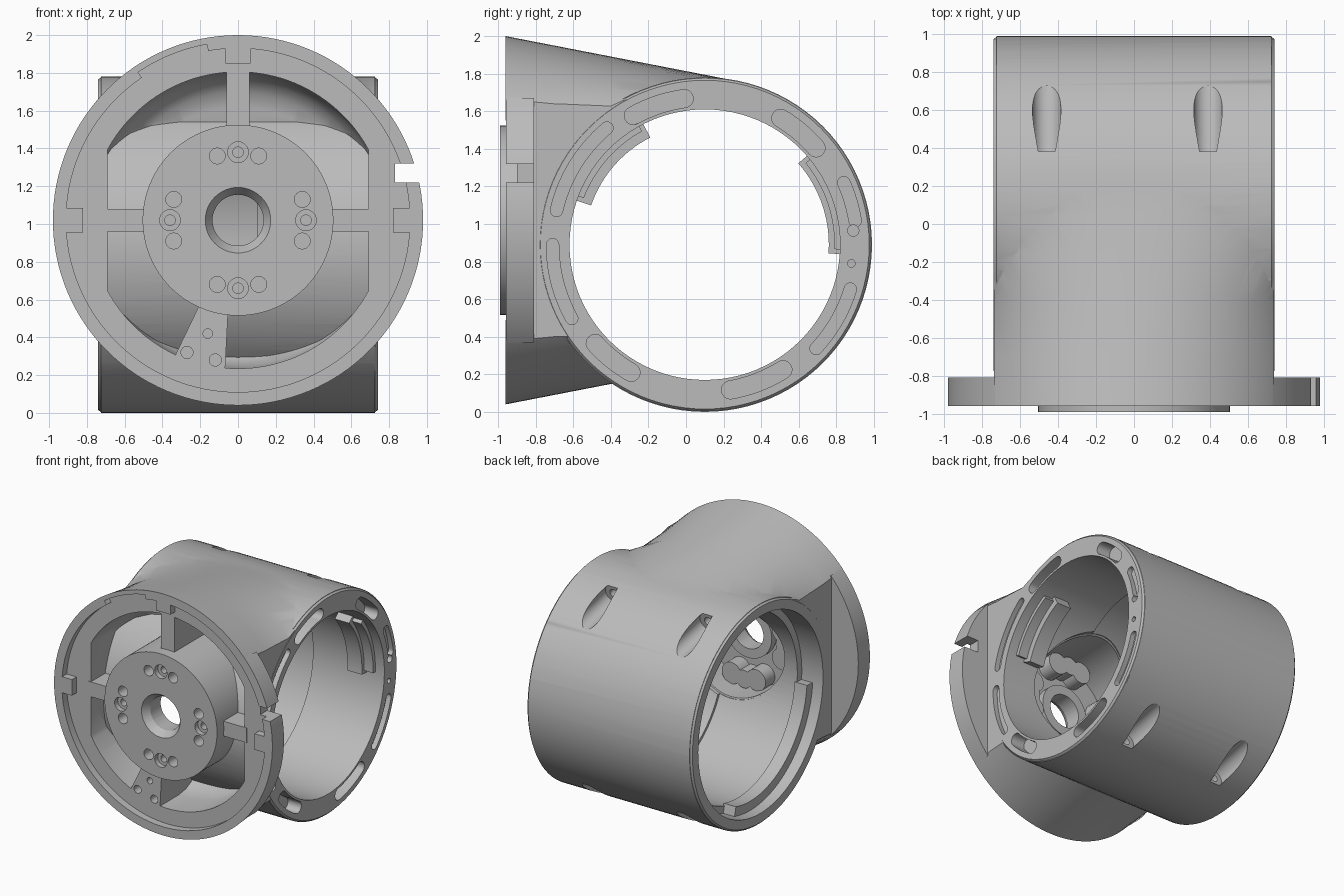
import bpy, bmesh
from math import sin, cos, pi, radians
from mathutils import Vector, Matrix

old = bpy.data.objects.get("Cube")
if old:
    bpy.data.objects.remove(old)

metal = bpy.data.materials.new("cast_grey")
metal.use_nodes = True
GREY = (0.5, 0.5, 0.5, 1)
metal.diffuse_color = GREY
metal.node_tree.nodes["Principled BSDF"].inputs["Base Color"].default_value = GREY

BY, BZ, BR = 0.1, 0.89, 0.89      # barrel axis and radius
FZ, FR = 1.02, 0.98               # front flange centre height and radius
BORE = 0.72


def finish(name, bm):
    bmesh.ops.recalc_face_normals(bm, faces=bm.faces)
    mesh = bpy.data.meshes.new(name)
    bm.to_mesh(mesh)
    bm.free()
    mesh.materials.append(metal)
    ob = bpy.data.objects.new(name, mesh)
    bpy.context.collection.objects.link(ob)
    return ob


def rod(p, q, r0, r1=None, seg=32, name="tool"):
    p, q = Vector(p), Vector(q)
    d = q - p
    m = Matrix.Translation((p + q) / 2) @ d.to_track_quat('Z', 'Y').to_matrix().to_4x4()
    bm = bmesh.new()
    bmesh.ops.create_cone(bm, cap_ends=True, segments=seg, radius1=r0,
                          radius2=r0 if r1 is None else r1, depth=d.length, matrix=m)
    return finish(name, bm)


def x_rod(x0, x1, r, r1=None, name="tool"):
    return rod((x0, BY, BZ), (x1, BY, BZ), r, r1, 96, name)


def y_rod(y0, y1, r, r1=None, x=0, z=FZ, seg=32, name="tool"):
    return rod((x, y0, z), (x, y1, z), r, r1, seg, name)


def box(x0, x1, y0, y1, z0, z1):
    bm = bmesh.new()
    bmesh.ops.create_cube(bm, size=1)
    for v in bm.verts:
        v.co = (x1 if v.co.x > 0 else x0, y1 if v.co.y > 0 else y0, z1 if v.co.z > 0 else z0)
    return finish("tool", bm)


def skin(rings):
    bm = bmesh.new()
    rows = [[bm.verts.new(p) for p in ring] for ring in rings]
    n = len(rows[0])
    for a, b in zip(rows, rows[1:]):
        for i in range(n):
            bm.faces.new((a[i], a[(i + 1) % n], b[(i + 1) % n], b[i]))
    bm.faces.new(rows[0])
    bm.faces.new(rows[-1])
    return finish("tool", bm)


def oval(y, half_width, half_height, n=128):
    return [(half_width * cos(2 * pi * i / n), y, FZ + half_height * sin(2 * pi * i / n))
            for i in range(n)]


def prism(pts, lo, hi, axis):
    if axis == 'X':
        return skin([[(t, u, v) for u, v in pts] for t in (lo, hi)])
    return skin([[(u, t, v) for u, v in pts] for t in (lo, hi)])


def arc(cu, cv, r, a0, a1, n=20):
    return [(cu + r * cos(radians(a0 + (a1 - a0) * i / n)),
             cv + r * sin(radians(a0 + (a1 - a0) * i / n))) for i in range(n + 1)]


def sector(cu, cv, r0, r1, a0, a1):
    return arc(cu, cv, r1, a0, a1) + arc(cu, cv, r0, a1, a0)


def curved_slot(r, w, a0, a1):
    def cap(a, s):
        return arc(BY + r * cos(radians(a)), BZ + r * sin(radians(a)), w, s, s + 180, 10)[1:-1]
    return (arc(BY, BZ, r + w, a0, a1) + cap(a1, a1)
            + arc(BY, BZ, r - w, a1, a0) + cap(a0, a0 + 180))


def combine(target, op, *tools):
    bpy.context.view_layer.objects.active = target
    for tool in tools:
        mod = target.modifiers.new("combine", 'BOOLEAN')
        mod.operation, mod.solver, mod.object = op, 'EXACT', tool
        bpy.ops.object.modifier_apply(modifier=mod.name)
        bpy.data.objects.remove(tool)
    return target


def cut(target, *tools):
    return combine(target, 'DIFFERENCE', *tools)


def join(target, *tools):
    return combine(target, 'UNION', *tools)


# Barrel with chamfered ends
housing = x_rod(-0.725, 0.725, BR, name="housing")
join(housing, x_rod(0.72, 0.74, BR, BR - 0.015), x_rod(-0.72, -0.74, BR, BR - 0.015))

# Neck that blends from the round flange into the barrel top
neck = skin([oval(y, half_width, FR - 0.194 * (y + 0.96)) for y, half_width in (
    (-0.96, 0.98), (-0.7, 0.99), (-0.4, 1.03), (-0.15, 1.3), (0.05, 1.7), (0.25, 3))])
combine(neck, 'INTERSECT', box(-0.738, 0.738, -2, 2, -1, 3))
join(housing, neck)

# Flange ears beyond the neck
for s in (-1, 1):
    ear = y_rod(-0.959, -0.81, FR, seg=128)
    combine(ear, 'INTERSECT', box(min(s * 0.732, s * 2), max(s * 0.732, s * 2), -2, 2, -1, 3))
    join(housing, ear)

# Shallow ring recess that leaves three locating tabs
recess = y_rod(-1.2, -0.9, 0.91, seg=128)
cut(recess, box(-0.065, 0.065, -2, 0, 1.85, 3),
    box(-2, -0.82, -2, 0, FZ - 0.065, FZ + 0.065), box(0.82, 2, -2, 0, FZ - 0.065, FZ + 0.065))
cut(housing, recess, prism(sector(0, FZ, 0.85, 0.945, 100, 124), -1.2, -0.901, 'Y'))

# Deep cavity with a rounded floor edge, following the barrel in the middle
cavity = skin([oval(y, r, r) for y, r in (
    (-1.3, 0.785), (-0.66, 0.785), (-0.57, 0.77), (-0.5, 0.735), (-0.455, 0.68), (-0.43, 0.6))])
combine(cavity, 'INTERSECT', box(-0.69, 0.69, -2, 2, -1, 3))
cut(cavity, x_rod(-1, 1, 0.84))
cut(housing, cavity)

# Ribs and the lower web
join(housing, box(-0.06, 0.06, -0.903, -0.45, 1.45, 1.84),
     box(-0.71, -0.45, -0.903, -0.68, FZ - 0.06, FZ + 0.06),
     box(0.45, 0.71, -0.903, -0.68, FZ - 0.06, FZ + 0.06),
     prism([(-0.33, 0.31), (-0.2, 0.58), (-0.05, 0.58), (-0.07, 0.2), (-0.2, 0.2)],
           -0.903, -0.5, 'Y'))
for x, z, r in ((-0.16, 0.42, 0.025), (-0.27, 0.32, 0.032), (-0.12, 0.28, 0.032)):
    cut(housing, y_rod(-1, -0.75, r, x=x, z=z))

# Main bore, stepped wider towards the far end, opening behind the hub and flange notch
cut(housing, x_rod(-1, 1, BORE), x_rod(-1, 0.1, 0.742), x_rod(-1, -0.55, 0.8),
    y_rod(-1.1, -0.2, 0.45, seg=96), box(0.83, 1.2, -1.2, -0.7, 1.22, 1.32))

# Pockets, slots and pin holes in the near barrel end
for a0, a1 in ((98, 119), (41, 59), (222, 240), (280, 302)):
    cut(housing, prism(curved_slot(0.785, 0.048, a0, a1), 0.62, 0.9, 'X'))
for a0, a1 in ((130, 167), (180, 209), (9, 24), (317, 343)):
    cut(housing, prism(curved_slot(0.81, 0.033, a0, a1), 0.7, 0.9, 'X'))
for y, z, r in ((0.89, 0.965, 0.03), (0.88, 0.79, 0.02)):
    cut(housing, rod((0.6, y, z), (0.9, y, z), r))

# Slanted bolt pockets, top and bottom
for x in (-0.46, 0.39):
    for s in (1, -1):
        inner, outer = (x, 0.37, BZ + s * 0.785), (x, 1.1, BZ + s * 0.625)
        cut(housing, rod(inner, outer, 0.075), rod((x, 0.2, BZ + s * 0.822), outer, 0.035))

# Hollow hub with bosses inside
hub = y_rod(-0.99, 0.0, 0.505, seg=96, name="hub")
cut(hub, y_rod(-0.86, 0.2, 0.44, seg=96))
join(hub, y_rod(-0.9, -0.8, 0.21, seg=48))
spots = []
for i in range(4):
    for u, v, r in ((0, 0.36, 0.028), (-0.11, 0.34, 0.042), (0.11, 0.34, 0.042)):
        p = Matrix.Rotation(i * pi / 2, 2) @ Vector((u, v))
        spots.append((p.x, FZ + p.y, r))
for x, z, r in spots:
    join(hub, y_rod(-0.9, -0.74, r + 0.045, x=x, z=z, seg=24))
cut(hub, x_rod(-1, 1, 0.746), y_rod(-1.1, 0, 0.135, seg=48),
    y_rod(-1.0, -0.93, 0.18, 0.134, seg=48))
for x, z, r in spots:
    cut(hub, y_rod(-1.1, -0.8, r, x=x, z=z, seg=24))
    if r < 0.03:
        cut(hub, y_rod(-1.1, -0.95, 0.055, x=x, z=z, seg=24))

# Bayonet lugs in the bore and the far rail
parts = [housing, hub]
for name, x0, x1, r0, r1, a0, a1 in (
        ("front_lug", 0.45, 0.58, 0.64, 0.74, 117, 161),
        ("front_lug_step", 0.57, 0.66, 0.69, 0.74, 119, 159),
        ("rear_lug", 0.45, 0.58, 0.66, 0.74, -4, 41),
        ("rear_lug_step", 0.57, 0.66, 0.69, 0.74, -2, 39),
        ("far_rail", -0.65, -0.54, 0.725, 0.82, 185, 285)):
    lug = prism(sector(BY, BZ, r0, r1, a0, a1), x0, x1, 'X')
    lug.name = name
    parts.append(lug)

for ob in bpy.context.view_layer.objects:
    ob.select_set(ob in parts)
bpy.context.view_layer.objects.active = housing
bpy.ops.object.shade_smooth_by_angle(angle=radians(30))
